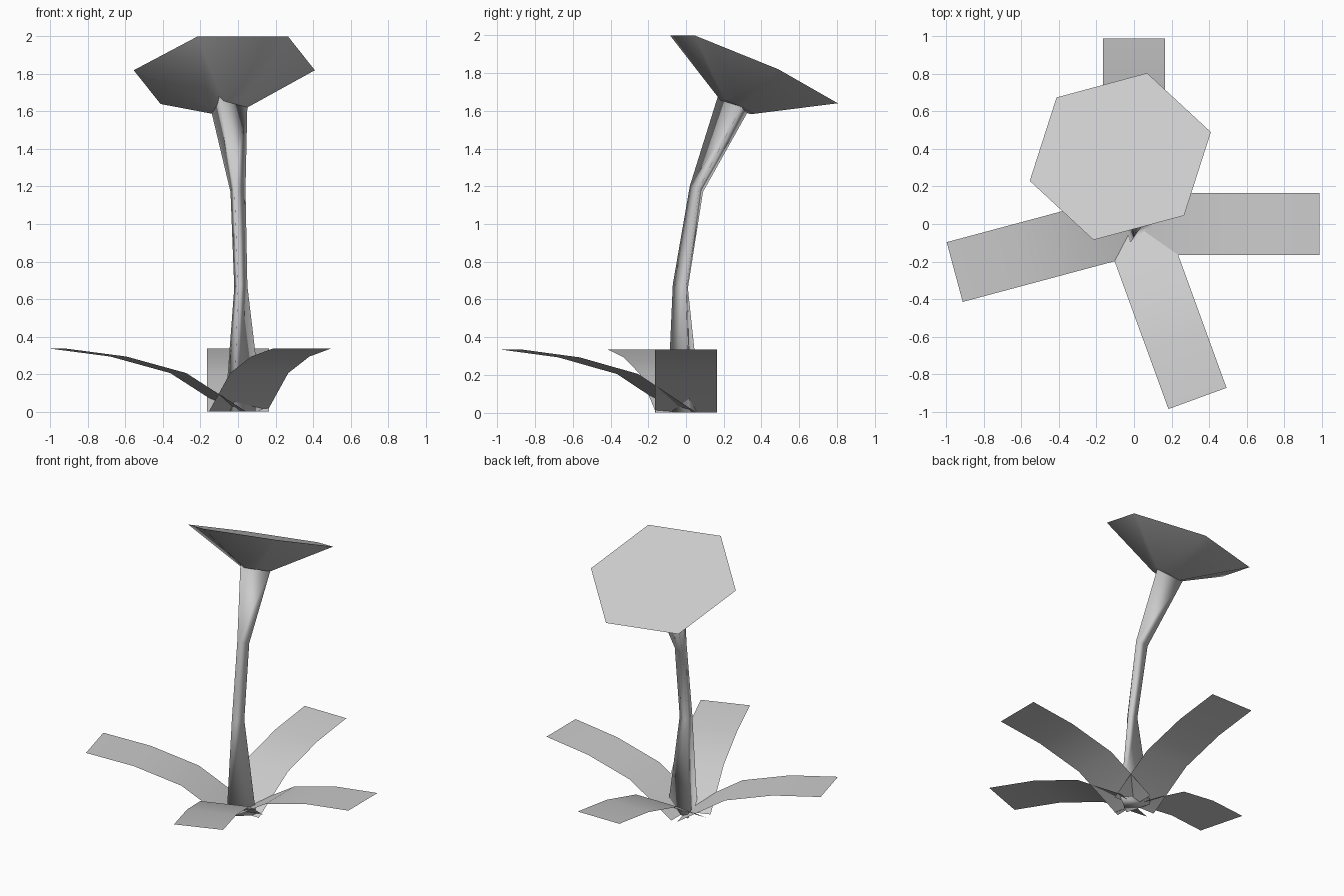
import bpy
import bmesh
from math import radians
from mathutils import Vector, Matrix

cube = bpy.data.objects.get("Cube")
if cube:
    bpy.data.objects.remove(cube, do_unlink=True)

GREY = (0.6, 0.6, 0.6, 1.0)
grey = bpy.data.materials.new("plain_grey")
grey.use_nodes = True
grey.diffuse_color = GREY
grey.node_tree.nodes["Principled BSDF"].inputs["Base Color"].default_value = GREY


def loft(name, rings, closed=True, smooth_angle=65):
    """Skin a row of cross-sections; closed sections also get end caps."""
    bm = bmesh.new()
    rows = [[bm.verts.new(p) for p in ring] for ring in rings]
    count = len(rows[0])
    for low, high in zip(rows, rows[1:]):
        for i in range(count if closed else count - 1):
            j = (i + 1) % count
            bm.faces.new((low[i], low[j], high[j], high[i]))
    if closed:
        bm.faces.new(rows[0][::-1])
        bm.faces.new(rows[-1])
        bmesh.ops.recalc_face_normals(bm, faces=bm.faces[:])
    mesh = bpy.data.meshes.new(name)
    bm.to_mesh(mesh)
    bm.free()
    mesh.materials.append(grey)
    obj = bpy.data.objects.new(name, mesh)
    bpy.context.collection.objects.link(obj)
    bpy.ops.object.select_all(action='DESELECT')
    obj.select_set(True)
    bpy.context.view_layer.objects.active = obj
    bpy.ops.object.shade_smooth_by_angle(angle=radians(smooth_angle))
    return obj


# Stem: a bent three-sided tube, narrow in the middle
loft("stem", [
    [(-0.02, -0.10, 0.0), (0.13, 0.02, 0.0), (-0.07, 0.08, 0.0)],
    [(0.0, -0.07, 0.68), (0.05, 0.0, 0.67), (-0.02, 0.01, 0.66)],
    [(-0.02, 0.02, 1.2), (0.04, 0.07, 1.19), (-0.04, 0.09, 1.17)],
    [(-0.10, 0.17, 1.68), (0.05, 0.30, 1.635), (-0.14, 0.325, 1.59)],
], smooth_angle=130)

# Flower head: a tilted six-sided funnel with a flat top
centre = Vector((-0.073, 0.36, 1.82))
side = Vector((0.483, 0.13, 0.0))
back = Vector((0.143, 0.445, -0.18))
normal = side.cross(back).normalized()
spokes = [side, back, back - side, -side, -back, side - back]
base = centre - 0.22 * normal
loft("flower_head", [
    [base + 0.2 * s for s in spokes],
    [centre + s for s in spokes],
])

# Leaves: thin arched strips around the foot of the stem
leaf_profile = [(0.0, 0.0), (0.33, 0.205), (0.66, 0.293), (0.99, 0.335)]
half_width = 0.165
leaf_angles = {"leaf_left": 0, "leaf_back": 90, "leaf_right": 195, "leaf_front": -70}
for name, angle in leaf_angles.items():
    turn = Matrix.Rotation(radians(angle), 3, 'Z')
    loft(name, [[turn @ Vector((r, y, z)) for y in (half_width, -half_width)]
                for r, z in leaf_profile], closed=False)
